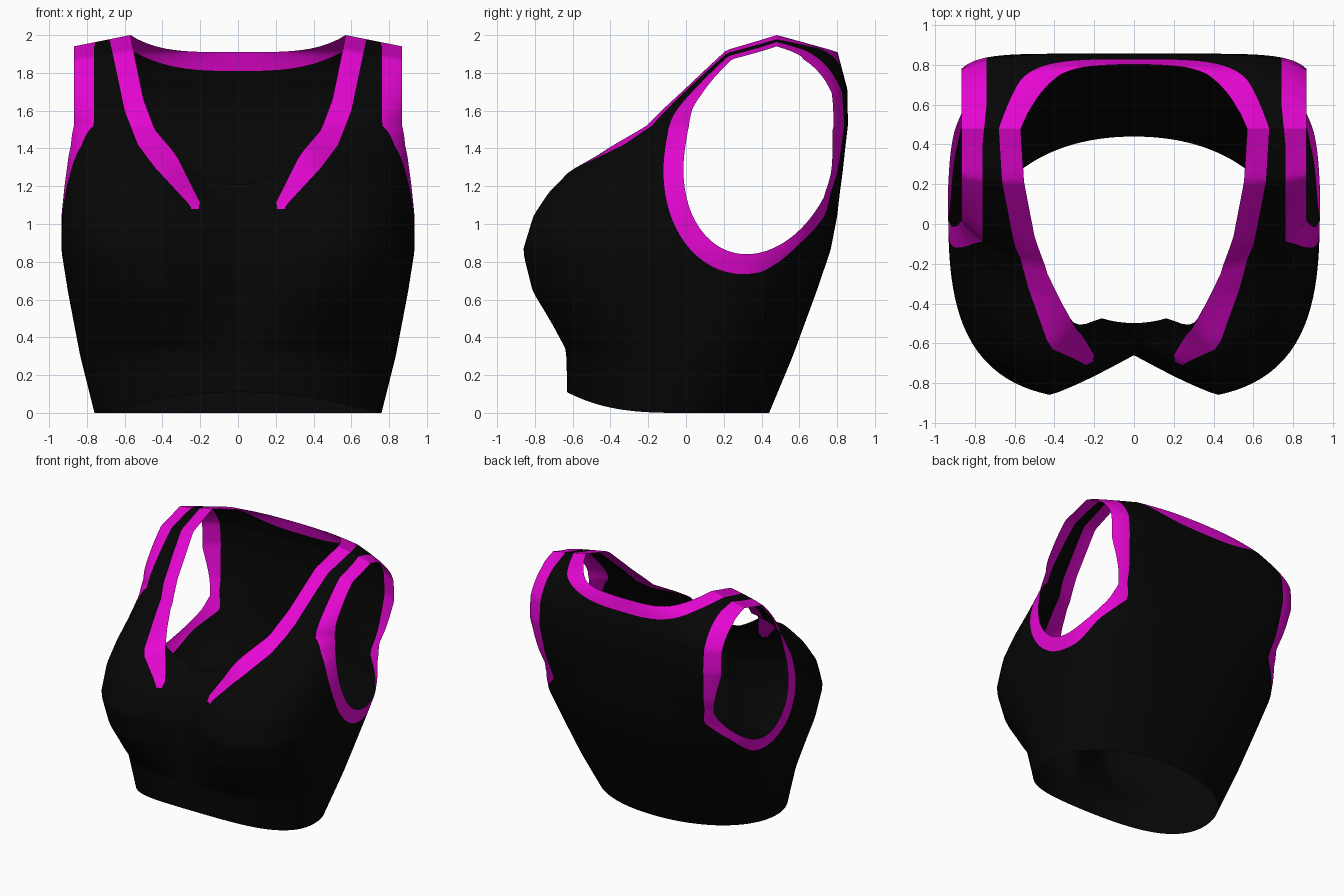
import bpy
import bmesh
from math import cos, sin, pi

if "Cube" in bpy.data.objects:
    bpy.data.objects.remove(bpy.data.objects["Cube"], do_unlink=True)


def make_material(name, colour):
    mat = bpy.data.materials.new(name)
    mat.use_nodes = True
    mat.diffuse_color = colour
    mat.node_tree.nodes["Principled BSDF"].inputs["Base Color"].default_value = colour
    return mat


def clamp(value):
    return max(0.0, min(1.0, value))


def lookup(table, key):
    """Linear interpolation in rows that start with their key."""
    if key <= table[0][0]:
        return table[0][1:]
    for low, high in zip(table, table[1:]):
        if key <= high[0]:
            t = (key - low[0]) / (high[0] - low[0])
            return [a + (b - a) * t for a, b in zip(low[1:], high[1:])]
    return table[-1][1:]


# Torso sections: height, half width, centre y, front y, cleft depth, back y,
# squareness of the front, squareness of the back
SECTIONS = [
    (0, .76, -.1, -.63, 0, .44, 2.1, 2.1),
    (.3, .835, -.03, -.66, .03, .565, 2.3, 2.5),
    (.64, .9, .08, -.85, .19, .69, 2.9, 2.9),
    (.86, .935, .15, -.89, .23, .765, 3.2, 3.3),
    (1.04, .935, .15, -.84, .24, .8, 3, 3.6),
    (1.17, .925, .17, -.77, .25, .815, 2.7, 4.5),
    (1.28, .92, .18, -.69, .23, .83, 2.3, 6),
    (1.42, .92, .2, -.42, 0, .845, 2.2, 7),
    (1.52, .93, .27, -.24, 0, .857, 2.6, 7),
    (1.71, .95, .4, -.02, 0, .855, 4, 5),
    (1.92, 1, .48, .21, 0, .8, 5, 1.8),
    (2, 1, .48, .48, 0, .48, 3, 3),
]
# Front neck trim: height, inner x, and height, outer x
TRIM_INNER = [(1.06, .23), (1.1, .195), (1.37, .33), (1.5, .44), (1.66, .5), (2, .57)]
TRIM_OUTER = [(1.06, .23), (1.1, .255), (1.3, .44), (1.42, .53), (1.6, .6), (2, .68)]
SHOULDER_Y = .479
ROWS, COLUMNS = 80, 144


def torso_point(angle, z):
    width, mid, front, cleft, back, front_n, back_n = lookup(SECTIONS, z)
    c, s = cos(angle), sin(angle)
    n = front_n if s < 0 else back_n
    radius = (abs(c) ** n + abs(s) ** n) ** (-1 / n)
    x = width * radius * c
    depth = mid - front if s < 0 else back - mid
    y = mid + depth * radius * s
    if s < 0:
        # The cleft is a sharp fold below and a flat bridge at the neckline
        flatness = 1 + .7 * clamp((z - 1.1) / .15)
        y += cleft * clamp(flatness * (1 - abs(x) / .42)) * clamp(-s * 2)
    return x, y, z


def armhole(p):
    """Distance outside the arm opening."""
    dy = abs(p.y - .405 - .15 * (p.z - 1.4))
    dz = p.z - 1.4
    n, height = (3, .66) if dz > 0 else (2, .56)
    rho = ((dy / .41) ** n + (abs(dz) / height) ** n) ** (1 / n)
    outside = (dy * dy + dz * dz) ** .5 * (1 - 1 / max(rho, .01))
    shoulder_x = .867 - .3 * max(0, 1.5 - p.z)
    return max(outside, shoulder_x - abs(p.x))


def armhole_trim(p):
    """Negative on the armhole trim, which turns edge-on low on the back."""
    back = clamp((p.y - .4) * 5)
    return armhole(p) - .105 - back * (.02 - .065 * clamp((1.5 - p.z) * 3))


def neck(p):
    """Negative inside the neck opening."""
    x = abs(p.x)
    if p.y < SHOULDER_Y:
        return max(x - lookup(TRIM_INNER, p.z)[0], 1.21 + .14 * (x / .33) ** 2 - p.z)
    return 1.91 + .09 * (x / .57) ** 4 - p.z


def neck_trim(p):
    """Negative on the neck trim."""
    x = abs(p.x)
    if p.y < SHOULDER_Y:
        inner = lookup(TRIM_INNER, p.z)[0] - x - .2 * max(0, p.z - 1.35)
        return max(x - lookup(TRIM_OUTER, p.z)[0], inner)
    return 1.81 + .19 * (x / .68) ** 3 - p.z


def score(bm, field):
    """Cut edges into the mesh along the zero line of a field."""
    value = {v: field(v.co) for v in bm.verts}
    tiny = 1e-4
    line = [v for v in bm.verts if abs(value[v]) <= tiny]
    for edge in list(bm.edges):
        a, b = edge.verts
        va, vb = value[a], value[b]
        if va * vb < 0 and min(abs(va), abs(vb)) > tiny:
            line.append(bmesh.utils.edge_split(edge, a, va / (va - vb))[1])
    bmesh.ops.connect_verts(bm, verts=line)


def inside(bm, field):
    return [f for f in bm.faces if field(f.calc_center_median()) < 0]


# Torso shell, with rows closing up towards the shoulder ridge
bm = bmesh.new()
rings = []
for row in range(ROWS + 1):
    z = 2 * sin(row / ROWS * pi / 2)
    rings.append([bm.verts.new(torso_point(2 * pi * i / COLUMNS, z))
                  for i in range(COLUMNS)])
for lower, upper in zip(rings, rings[1:]):
    for i in range(COLUMNS):
        j = (i + 1) % COLUMNS
        bm.faces.new((lower[i], lower[j], upper[j], upper[i]))
bmesh.ops.remove_doubles(bm, verts=bm.verts, dist=1e-4)

# Arm and neck openings
for opening in (armhole, neck):
    score(bm, opening)
    bmesh.ops.delete(bm, geom=inside(bm, opening), context="FACES")

# Coloured trim along the openings
for trim in (armhole_trim, neck_trim):
    score(bm, trim)
    for face in inside(bm, trim):
        face.material_index = 1

# Sloping shoulders and raised front hem
for v in bm.verts:
    x, y, z = v.co
    v.co.z -= .06 * clamp((abs(x) - .57) / .3) * clamp((z - 1.6) / .4)
    v.co.z += .11 * (max(0, -y) / .63) ** 3 * clamp(1 - z / .4)
for face in bm.faces:
    face.smooth = True

mesh = bpy.data.meshes.new("cropped_top")
bm.to_mesh(mesh)
bm.free()
mesh.materials.append(make_material("black fabric", (.002, .002, .002, 1)))
mesh.materials.append(make_material("magenta trim", (.79, .002, .65, 1)))
top = bpy.data.objects.new("cropped_top", mesh)
bpy.context.collection.objects.link(top)
